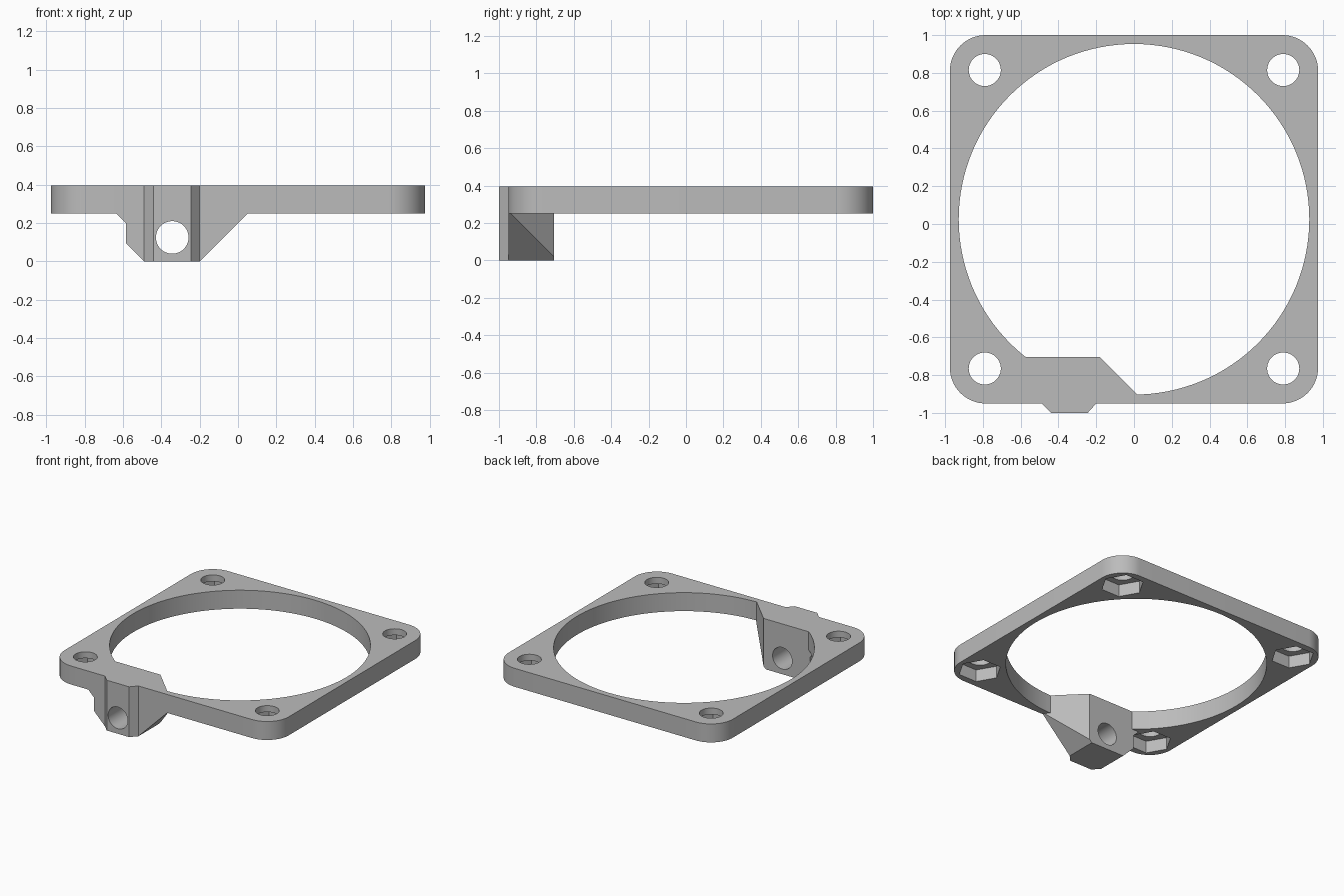
import bpy, bmesh, math
from mathutils import Matrix

old = bpy.data.objects.get("Cube")
if old:
    bpy.data.objects.remove(old, do_unlink=True)

grey = bpy.data.materials.new("plain grey")
grey.use_nodes = True
colour = (0.5, 0.5, 0.5, 1)
grey.diffuse_color = colour
grey.node_tree.nodes["Principled BSDF"].inputs["Base Color"].default_value = colour

BOTTOM, TOP = 0.25, 0.395       # plate height range
MID_Y = 0.025                   # plate centre
HALF, CORNER = 0.975, 0.19      # plate half width and corner radius
BACK = -0.705                   # back face of the clamp block


def prism(name, points, start, end, along_y=False):
    """Extrude a flat outline along z, or an x-z outline along y."""
    bm = bmesh.new()
    place = (lambda a, b: (a, start, b)) if along_y else (lambda a, b: (a, b, start))
    face = bm.faces.new([bm.verts.new(place(a, b)) for a, b in points])
    move = (0, end - start, 0) if along_y else (0, 0, end - start)
    new = bmesh.ops.extrude_face_region(bm, geom=[face])["geom"]
    bmesh.ops.translate(bm, vec=move, verts=[v for v in new if isinstance(v, bmesh.types.BMVert)])
    bmesh.ops.recalc_face_normals(bm, faces=bm.faces)
    mesh = bpy.data.meshes.new(name)
    bm.to_mesh(mesh)
    bm.free()
    mesh.materials.append(grey)
    obj = bpy.data.objects.new(name, mesh)
    bpy.context.collection.objects.link(obj)
    return obj


def arc(cx, cy, r, sides, first=0.0, sweep=math.tau):
    count = sides if sweep == math.tau else sides + 1
    return [(cx + r * math.cos(first + sweep * i / sides),
             cy + r * math.sin(first + sweep * i / sides)) for i in range(count)]


def combine(target, tool, operation):
    """Apply a boolean and discard the tool."""
    tool.hide_render = True
    mod = target.modifiers.new("combine", "BOOLEAN")
    mod.operation, mod.object, mod.solver = operation, tool, "EXACT"
    bpy.context.view_layer.update()
    result = bpy.data.meshes.new_from_object(
        target.evaluated_get(bpy.context.evaluated_depsgraph_get()))
    target.modifiers.clear()
    target.data = result
    bpy.data.objects.remove(tool, do_unlink=True)


# Square plate with rounded corners and a large round opening
outline = []
inner = HALF - CORNER
for i, (sx, sy) in enumerate([(1, 1), (-1, 1), (-1, -1), (1, -1)]):
    outline += arc(sx * inner, MID_Y + sy * inner, CORNER, 16, i * math.pi / 2, math.pi / 2)
frame = prism("mounting_frame", outline, BOTTOM, TOP)
combine(frame, prism("opening", arc(0, MID_Y, 0.928, 128), 0, 1), "DIFFERENCE")

# Clamp block hanging under the front edge, trimmed diagonally at its left end
side = [(-0.49, 0), (-0.2, 0), (-0.2 + TOP, TOP), (-0.635, TOP),
        (-0.635, BOTTOM), (-0.585, 0.2), (-0.585, 0.095)]
block = prism("clamp_block", side, MID_Y - HALF, BACK, along_y=True)
trim = [(-0.18, BACK), (0.12, BACK - 0.3), (0.5, BACK - 0.3), (0.5, 0), (-0.18, 0)]
combine(block, prism("trim", trim, -0.1, 1), "DIFFERENCE")
combine(frame, block, "UNION")

# Tapered rib standing proud of the front
rib = [(-0.49, -0.95), (-0.44, -1), (-0.245, -1), (-0.2, -0.95), (-0.2, -0.8), (-0.49, -0.8)]
combine(frame, prism("front_rib", rib, 0, TOP), "UNION")

# Cross hole through the block
combine(frame, prism("rod_hole", arc(-0.343, 0.125, 0.085, 48), -1.2, -0.5, True), "DIFFERENCE")

# Corner screw holes with hexagonal nut pockets underneath
for sx in (1, -1):
    for sy in (1, -1):
        x, y = sx * 0.79, MID_Y + sy * 0.79
        combine(frame, prism("screw_hole", arc(x, y, 0.085, 48), 0.1, 0.6), "DIFFERENCE")
        combine(frame, prism("nut_pocket", arc(x, y, 0.155, 6), 0.2, 0.345), "DIFFERENCE")

# Smooth round walls, crisp edges
bpy.ops.object.select_all(action="DESELECT")
frame.select_set(True)
bpy.context.view_layer.objects.active = frame
bpy.ops.object.shade_smooth_by_angle(angle=math.radians(25))
